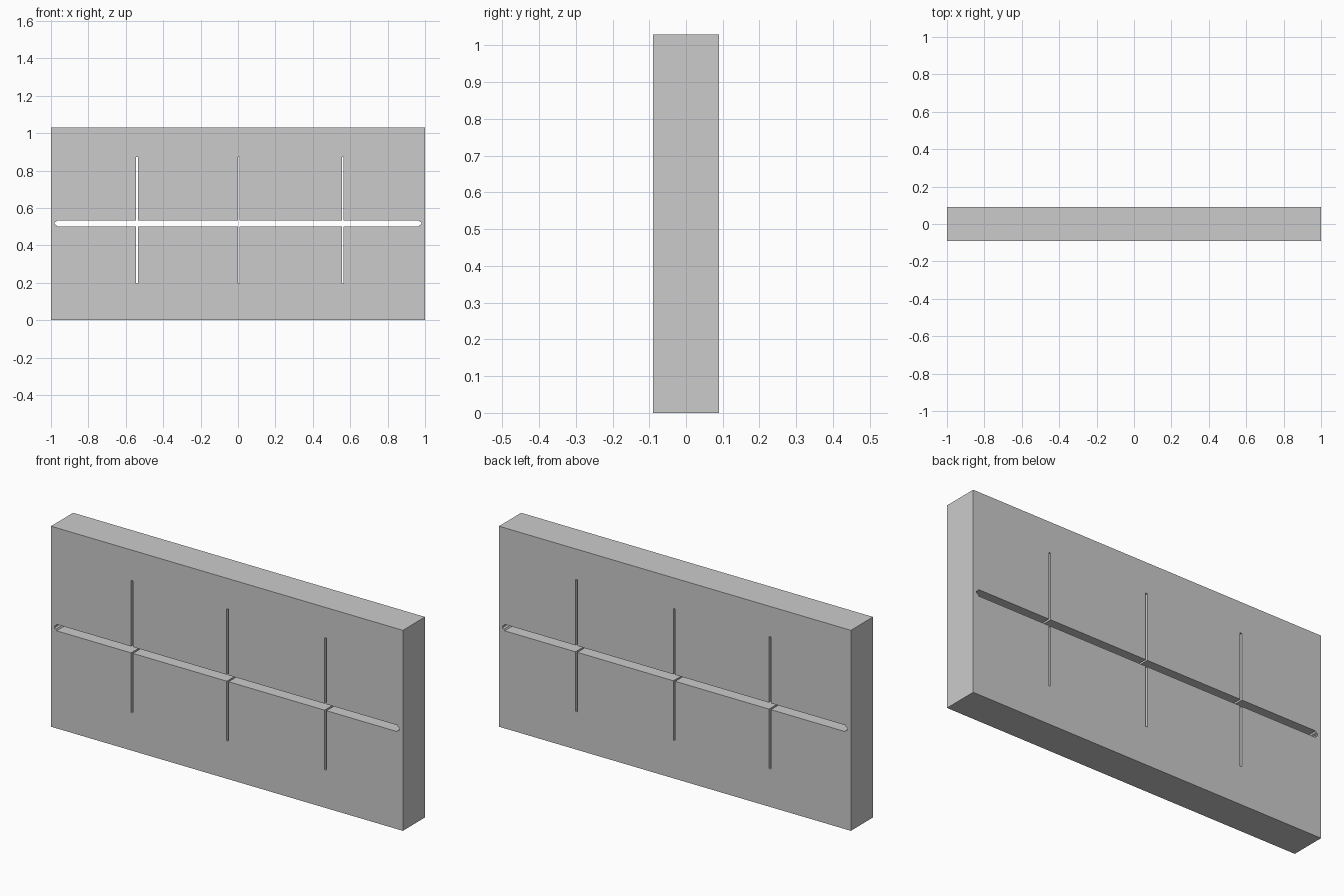
import bpy, math

if "Cube" in bpy.data.objects:
    bpy.data.objects.remove(bpy.data.objects["Cube"])

W, H, HALF_DEPTH = 1.0, 1.03, 0.09
Z_LOW, Z_HIGH = 0.501, 0.534          # long horizontal slot
SLIT_LOW, SLIT_HIGH = 0.195, 0.873    # thin vertical slits
SLIT_X, SLIT_HALF = (-0.54, 0.004, 0.56), 0.005
MID = (Z_LOW + Z_HIGH) / 2


def slot_edge(z_edge, z_tip):
    """One long side of the slot, left to right, with slits branching off."""
    pts = [(-0.968, z_edge)]
    for x in SLIT_X:
        a, b = x - SLIT_HALF, x + SLIT_HALF
        pts += [(a, z_edge), (a, z_tip), (b, z_tip), (b, z_edge)]
    return pts + [(0.968, z_edge)]


def add_loop(curve, pts):
    spline = curve.splines.new('POLY')
    spline.points.add(len(pts) - 1)
    for p, (x, z) in zip(spline.points, pts):
        p.co = (x, z, 0, 1)
    spline.use_cyclic_u = True


# Slab profile: outer rectangle and the slot opening with pointed ends
curve = bpy.data.curves.new("wall_slab_profile", 'CURVE')
curve.dimensions = '2D'
curve.fill_mode = 'BOTH'
curve.extrude = HALF_DEPTH
add_loop(curve, [(-W, 0), (W, 0), (W, H), (-W, H)])
top = slot_edge(Z_HIGH, SLIT_HIGH)
bottom = slot_edge(Z_LOW, SLIT_LOW)
tip = [(0.972, MID + 0.009), (0.981, MID + 0.005), (0.981, MID - 0.005), (0.972, MID - 0.009)]
left_tip = [(-x, z) for x, z in reversed(tip)]
add_loop(curve, top + tip + bottom[::-1] + left_tip)

# Stand the slab upright and turn it into a mesh
slab = bpy.data.objects.new("wall_slab", curve)
bpy.context.collection.objects.link(slab)
slab.rotation_euler = (math.pi / 2, 0, 0)
bpy.context.view_layer.objects.active = slab
slab.select_set(True)
bpy.ops.object.convert(target='MESH')
bpy.ops.object.transform_apply(location=False, rotation=True, scale=False)
bpy.ops.object.shade_flat()
